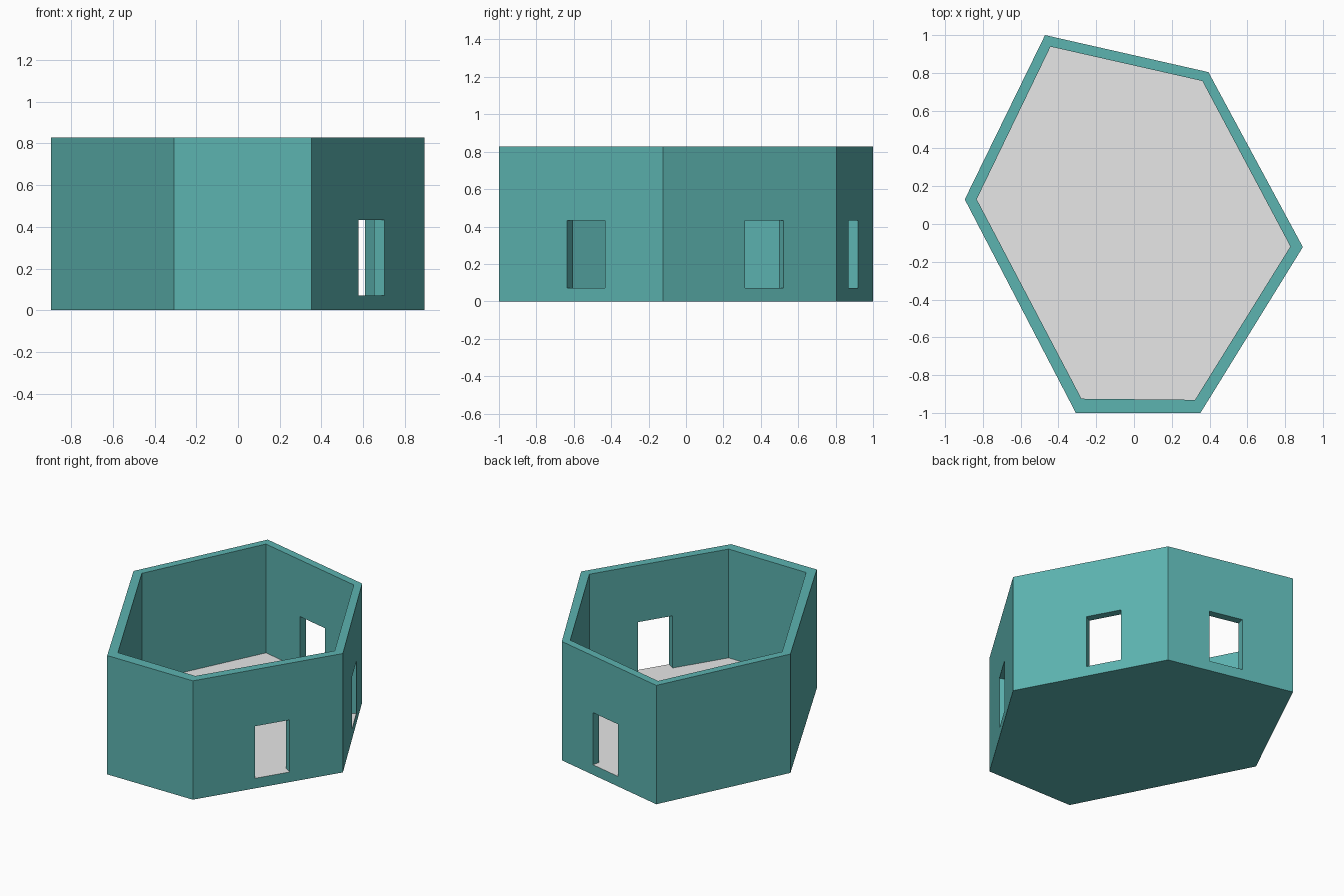
import bpy
import bmesh
from mathutils import Vector
from mathutils.geometry import intersect_line_line

cube = bpy.data.objects.get("Cube")
if cube:
    bpy.data.objects.remove(cube, do_unlink=True)


def make_material(name, color):
    mat = bpy.data.materials.new(name)
    mat.use_nodes = True
    mat.diffuse_color = color
    mat.node_tree.nodes["Principled BSDF"].inputs["Base Color"].default_value = color
    return mat


teal = make_material("teal_wall", (0.107, 0.451, 0.434, 1))
grey = make_material("light_grey_floor", (0.8, 0.8, 0.8, 1))

# Plan of the room, counterclockwise from the front left corner
outer = [(-0.308, -1), (0.352, -1), (0.894, -0.122),
         (0.394, 0.804), (-0.471, 1), (-0.896, 0.13)]
inner = [(-0.278, -0.925), (0.323, -0.931), (0.828, -0.119),
         (0.362, 0.757), (-0.442, 0.939), (-0.833, 0.131)]
outer = [Vector((x, y, 0)) for x, y in outer]
inner = [Vector((x, y, 0)) for x, y in inner]

FLOOR, HEAD, TOP = 0.07, 0.433, 0.828
# Doorways: wall number -> start and end along that wall
doors = {1: (0.415, 0.645), 2: (0.473, 0.695), 3: (0.33, 0.595)}

bm = bmesh.new()


def face(points, mat=0):
    f = bm.faces.new([bm.verts.new((p.x, p.y, z)) for p, z in points])
    f.material_index = mat


def upright(p, q, z0, z1):
    face([(p, z0), (q, z0), (q, z1), (p, z1)])


def flat(points, z, mat=0):
    face([(p, z) for p in points], mat)


floor_outline, base_outline = [], []
for i, a in enumerate(outer):
    j = (i + 1) % len(outer)
    b, ia, ib = outer[j], inner[i], inner[j]
    outs, ins = [a, b], [ia, ib]

    # Split the wall at its doorway, with the jambs square to the wall
    if i in doors:
        inward = Vector((a.y - b.y, b.x - a.x, 0))
        for k, t in enumerate(doors[i]):
            p = a.lerp(b, t)
            outs.insert(k + 1, p)
            ins.insert(k + 1, intersect_line_line(p, p + inward, ia, ib)[0])
    base_outline += outs[:-1]
    floor_outline += ins[:-1]

    # Outer and inner wall faces and the top rim
    for s in range(len(outs) - 1):
        o0, o1, n0, n1 = outs[s], outs[s + 1], ins[s], ins[s + 1]
        is_door = i in doors and s == 1
        upright(o0, o1, 0, FLOOR)
        upright(o0, o1, HEAD, TOP)
        upright(n0, n1, HEAD, TOP)
        flat([o0, o1, n1, n0], TOP)
        if is_door:
            # Jambs, lintel underside and floor in the doorway
            upright(o0, n0, FLOOR, HEAD)
            upright(o1, n1, FLOOR, HEAD)
            flat([o0, o1, n1, n0], HEAD)
            flat([o0, o1, n1, n0], FLOOR, 1)
        else:
            upright(o0, o1, FLOOR, HEAD)
            upright(n0, n1, FLOOR, HEAD)

# Floor and underside
flat(floor_outline, FLOOR, 1)
flat(base_outline, 0)

bmesh.ops.remove_doubles(bm, verts=bm.verts, dist=0.0005)
bmesh.ops.recalc_face_normals(bm, faces=bm.faces)
mesh = bpy.data.meshes.new("room_shell")
bm.to_mesh(mesh)
bm.free()
mesh.materials.append(teal)
mesh.materials.append(grey)
room = bpy.data.objects.new("room_shell", mesh)
bpy.context.collection.objects.link(room)
